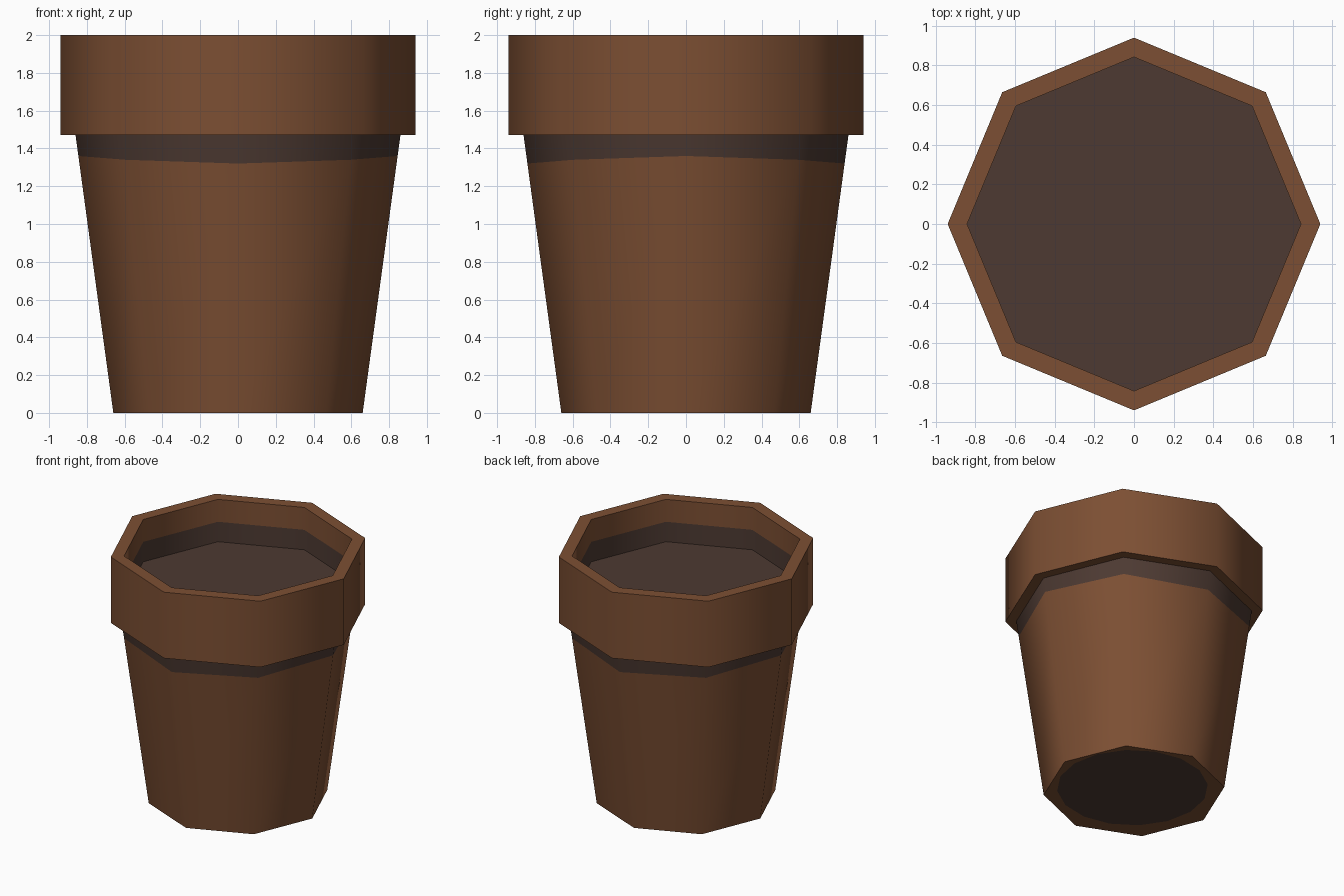
import bpy, bmesh, math

if "Cube" in bpy.data.objects:
    bpy.data.objects.remove(bpy.data.objects["Cube"])

SIDES = 8


def material(name, rgb):
    m = bpy.data.materials.new(name)
    m.diffuse_color = (*rgb, 1)
    m.use_nodes = True
    m.node_tree.nodes["Principled BSDF"].inputs["Base Color"].default_value = m.diffuse_color
    return m


clay = material("brown clay", (0.202, 0.078, 0.033))
dark = material("dark soil", (0.074, 0.042, 0.032))


def ring(bm, radius, z, n=SIDES, wave=0.0, centre=(0, 0)):
    # regular ring with a corner on +x; wave lifts it at +-x and lowers it at +-y
    verts = []
    for k in range(n):
        a = 2 * math.pi * k / n
        h = z + wave * math.cos(2 * a)
        r = radius(h) if callable(radius) else radius
        verts.append(bm.verts.new((centre[0] + r * math.cos(a), centre[1] + r * math.sin(a), h)))
    return verts


def finish(bm, name):
    mesh = bpy.data.meshes.new(name)
    bm.to_mesh(mesh)
    bm.free()
    mesh.materials.append(clay)
    mesh.materials.append(dark)
    ob = bpy.data.objects.new(name, mesh)
    bpy.context.collection.objects.link(ob)
    bpy.ops.object.select_all(action='DESELECT')
    ob.select_set(True)
    bpy.context.view_layer.objects.active = ob
    bpy.ops.object.shade_smooth_by_angle(angle=math.radians(60))
    return ob


def taper(z):
    return 0.66 + 0.20 * z / 1.47


# Pot: tapered wall, dark band below the rim, rim, inner wall with dark band
bm = bmesh.new()
profile = [  # radius, height, wave, colour of the band up to the next ring
    (taper, 0.0, 0, 0),
    (taper, 1.34, 0.02, 1),
    (taper, 1.47, 0, 0),
    (0.94, 1.47, 0, 0),
    (0.94, 2.0, 0, 0),
    (0.842, 2.0, 0, 0),
    (0.842, 1.82, 0, 1),
    (0.842, 1.66, 0, 0),
]
rings = [ring(bm, r, z, wave=w) for r, z, w, _ in profile]
for i in range(len(rings) - 1):
    a, b = rings[i], rings[i + 1]
    for k in range(SIDES):
        j = (k + 1) % SIDES
        bm.faces.new((a[k], a[j], b[j], b[k])).material_index = profile[i][3]

# Underside: clay border around a dark round patch
outer = rings[0]
n = SIDES * 2
patch = ring(bm, 0.55, 0, n, centre=(0.04, 0.03))
for k in range(SIDES):
    before, here, after = patch[(2 * k - 1) % n], patch[2 * k], patch[2 * k + 1]
    bm.faces.new((outer[k], before, here))
    bm.faces.new((outer[k], here, after))
    bm.faces.new((outer[k], after, outer[(k + 1) % SIDES]))
bm.faces.new(patch[::-1]).material_index = 1
finish(bm, "pot")

# Soil surface inside the pot
bm = bmesh.new()
bm.faces.new(ring(bm, 0.842, 1.66)).material_index = 1
finish(bm, "soil")
